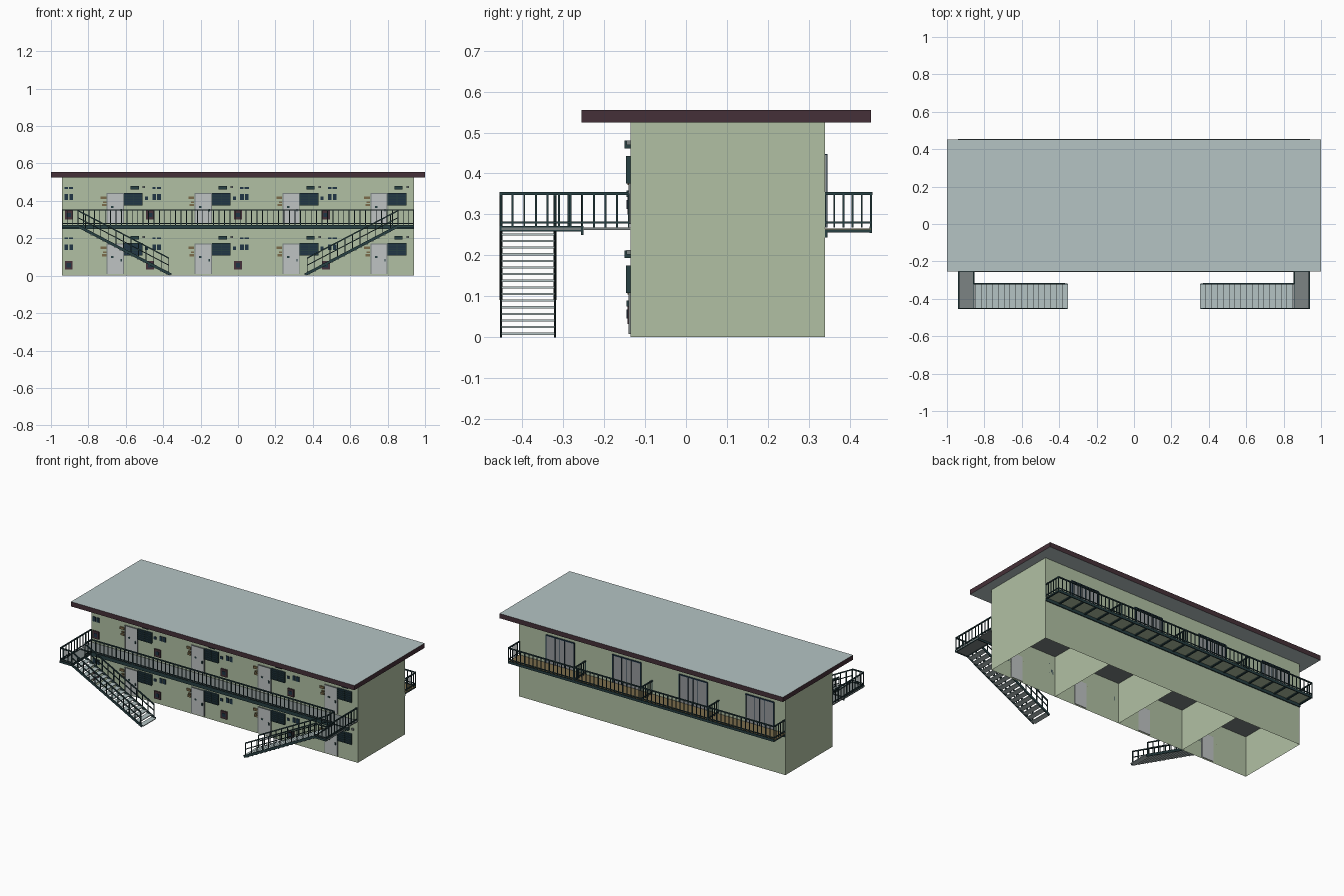
import bpy, bmesh
from mathutils import Vector, Matrix

if "Cube" in bpy.data.objects:
    bpy.data.objects.remove(bpy.data.objects["Cube"])

def mat(name, r, g, b):
    m = bpy.data.materials.new(name)
    m.diffuse_color = (r, g, b, 1)
    m.use_nodes = True
    m.node_tree.nodes["Principled BSDF"].inputs["Base Color"].default_value = m.diffuse_color
    return m

GREEN = mat("pale green wall", .44, .53, .37)
ROOF = mat("blue grey metal", .46, .55, .55)
MAROON = mat("dark maroon", .06, .03, .04)
TEAL = mat("dark teal rail", .02, .05, .055)
DOOR = mat("light grey door", .52, .55, .55)
NAVY = mat("navy glass", .014, .035, .06)
FLOOR = mat("mid grey floor", .20, .23, .23)
TAN = mat("olive brown", .20, .15, .07)
GLASS = mat("grey glass", .30, .32, .33)

parts = {}

def part(name, *mats):
    """Mesh under construction for one named part."""
    if name not in parts:
        parts[name] = (bmesh.new(), mats)
    return parts[name][0]

def box(bm, x0, x1, y0, y1, z0, z1):
    size = Matrix.Diagonal((x1 - x0, y1 - y0, z1 - z0, 1))
    loc = Matrix.Translation(((x0 + x1) / 2, (y0 + y1) / 2, (z0 + z1) / 2))
    return bmesh.ops.create_cube(bm, size=1, matrix=loc @ size)["verts"]

def beam(bm, a, b, w=.005, h=None):
    a, b = Vector(a), Vector(b)
    d = b - a
    rot = d.to_track_quat('X', 'Z').to_matrix().to_4x4()
    bmesh.ops.create_cube(bm, size=1, matrix=Matrix.Translation((a + b) / 2) @ rot
                          @ Matrix.Diagonal((d.length, w, h or w, 1)))

def quad(bm, *pts):
    return bm.faces.new([bm.verts.new(p) for p in pts])

def railing(bm, a, b, height=.083, step=.029, low=.012, w=.0045):
    """Top rail, bottom rail and evenly spaced upright bars from a to b."""
    a, b = Vector(a), Vector(b)
    up = Vector((0, 0, height))
    beam(bm, a + up, b + up, .007)
    beam(bm, a + Vector((0, 0, low)), b + Vector((0, 0, low)), .005)
    n = max(1, round((b - a).length / step))
    for i in range(n + 1):
        p = a.lerp(b, i / n)
        beam(bm, p, p + up, w)

X, Y0, Y1, H, F = .94, -.135, .34, .525, .268
UNIT = .47

# Wall shell, open underneath
bm = part("walls", GREEN)
box(bm, -X, X, Y0, Y1, 0, H)
bmesh.ops.delete(bm, geom=[f for f in bm.faces if f.normal.z < -.5 or
                           f.calc_center_median().z < .01], context='FACES')
# Party walls and the ceiling over the ground floor
bm = part("party_walls", GREEN)
for x in (-UNIT, 0, UNIT):
    quad(bm, (x, Y0, 0), (x, Y1, 0), (x, Y1, F), (x, Y0, F))
bm = part("ground_floor_ceiling", FLOOR)
quad(bm, (-X, Y0, .26), (X, Y0, .26), (X, Y1, .26), (-X, Y1, .26))

# Roof slab: grey above and below, maroon edge
bm = part("roof", ROOF, MAROON)
box(bm, -1, 1, -.255, .452, H, .555)
bm.normal_update()
for f in bm.faces:
    f.material_index = int(abs(f.normal.z) < .5)

# Front doors, windows and fittings for four flats on two floors
for k in range(4):
    u = -X + k * UNIT
    for z in (0, .268):
        def plate(name, m, x0, x1, z0, z1, out=.006, inn=0):
            box(part(name, m), u + x0, u + x1, Y0 - out, Y0 + inn, z + z0, z + z1)
        plate("front_doors", DOOR, .243, .325, .008, .168, .004, .004)
        for x0, x1 in ((.238, .243), (.325, .33)):
            plate("door_frames", FLOOR, x0, x1, .008, .173)
        plate("door_frames", FLOOR, .243, .325, .168, .173)
        plate("door_handles", TEAL, .312, .319, .075, .09, .01)
        plate("door_handles", TEAL, .262, .275, .095, .105, .006)
        plate("front_windows", NAVY, .333, .427, .108, .175, .005)
        for i in range(6):
            zz = .108 + i * .0125
            plate("window_grilles", TEAL, .33, .43, zz, zz + .004, .011)
        for x0 in (.33, .378, .426):
            plate("window_grilles", TEAL, x0, x0 + .004, .108, .175, .011)
        plate("extractor_hoods", TEAL, .366, .41, .193, .212, .015)
        plate("vent_caps", FLOOR, .43, .444, .202, .213, .01)
        plate("meters", TAN, .205, .236, .142, .156, .008)
        plate("meters", TAN, .212, .236, .104, .116, .008)
        plate("meters", TAN, .218, .236, .122, .13, .008)
        s = .012
        for x0 in (s, s + .026):
            plate("small_vents", NAVY, x0, x0 + .019, .138, .168, .004)
        plate("small_vents", TEAL, s, s + .018, .196, .205, .006)
        plate("small_vents", TEAL, s + .024, s + .046, .196, .205, .006)
        if k == 0:
            plate("heater_boxes", MAROON, .014, .056, .032, .08, .008)
            plate("heater_covers", NAVY, .024, .046, .045, .067, .01)
        else:
            plate("heater_boxes", MAROON, -.022, .022, .032, .08, .008)
            plate("heater_covers", NAVY, -.012, .012, .045, .067, .01)
            plate("small_vents", NAVY, -.028, -.012, .138, .155, .004)

    # Sliding balcony door at the back
    c = u + .18
    box(part("sliding_doors", GLASS), c - .1, c + .1, Y1 - .004, Y1 + .003, F, .445)
    for x in (-.1, -.034, 0, .034, .096):
        w = .003 if abs(x) < .05 else .006
        box(part("sliding_door_frames", NAVY), c + x - w / 2, c + x + w / 2, Y1, Y1 + .006, F, .445)
    box(part("sliding_door_frames", NAVY), c - .1, c + .1, Y1, Y1 + .006, .44, .447)

# Front walkway with edge beam and railing
box(part("walkway_floor", FLOOR), -X, X, -.252, Y0, .262, F)
box(part("walkway_beam", TEAL), -X, X, -.257, -.251, .25, .272)
rail = part("front_railings", TEAL)
railing(rail, (-.855, -.254, F), (.855, -.254, F))

# Landings and stairs, one at each end
N = 16
top, foot = Vector((.855, 0, .265)), Vector((.36, 0, .006))
for s in (-1, 1):
    xs = sorted((s * .855, s * X))
    box(part("landings", FLOOR), *xs, -.453, -.25, .262, F)
    st = part("stair_stringers", TEAL)
    for x in (.855, .937):
        beam(st, (s * x, -.454, .265), (s * x, -.252, .265), .005, .014)
    beam(st, (s * .855, -.453, .265), (s * .94, -.453, .265), .005, .014)
    railing(rail, (s * .937, -.452, F), (s * .937, -.14, F))
    railing(rail, (s * .857, -.452, F), (s * .937, -.452, F))
    railing(rail, (s * .857, -.32, F), (s * .857, -.254, F))
    for i in range(N):
        p = top.lerp(foot, (i + .7) / N)
        a, b = sorted((s * (p.x - .017), s * (p.x + .016)))
        box(part("stair_treads", ROOF), a, b, -.451, -.321, p.z - .005, p.z)
    for y in (-.452, -.32):
        a = Vector((s * top.x, y, top.z))
        b = Vector((s * foot.x, y, foot.z))
        beam(st, a, b, .005, .015)
        railing(rail, a, b.lerp(a, .02), height=.083, step=.045, low=.045)

# Back balcony: brown deck, green underside, cross bars and railings
deck = part("balcony_deck", TAN, GREEN)
box(deck, -X, X, Y1, .452, .262, .266)
deck.normal_update()
for f in deck.faces:
    f.material_index = int(f.normal.z < -.5)
bars = part("balcony_joists", TEAL)
for i in range(21):
    x = -.935 + i * .0935
    box(bars, x - .006, x + .006, Y1, .452, .256, .263)
box(bars, -X, X, .448, .454, .254, .27)
box(bars, -X, X, Y1, .346, .243, .262)
back = part("back_railings", TEAL)
railing(back, (-.937, .452, F), (.937, .452, F))
for x in (-.937, -UNIT, 0, UNIT, .937):
    railing(back, (x, Y1, F), (x, .452, F), step=.024)

# Turn every part into an object
for name, (bm, mats) in parts.items():
    me = bpy.data.meshes.new(name)
    bm.to_mesh(me)
    bm.free()
    for m in mats:
        me.materials.append(m)
    bpy.context.collection.objects.link(bpy.data.objects.new(name, me))
